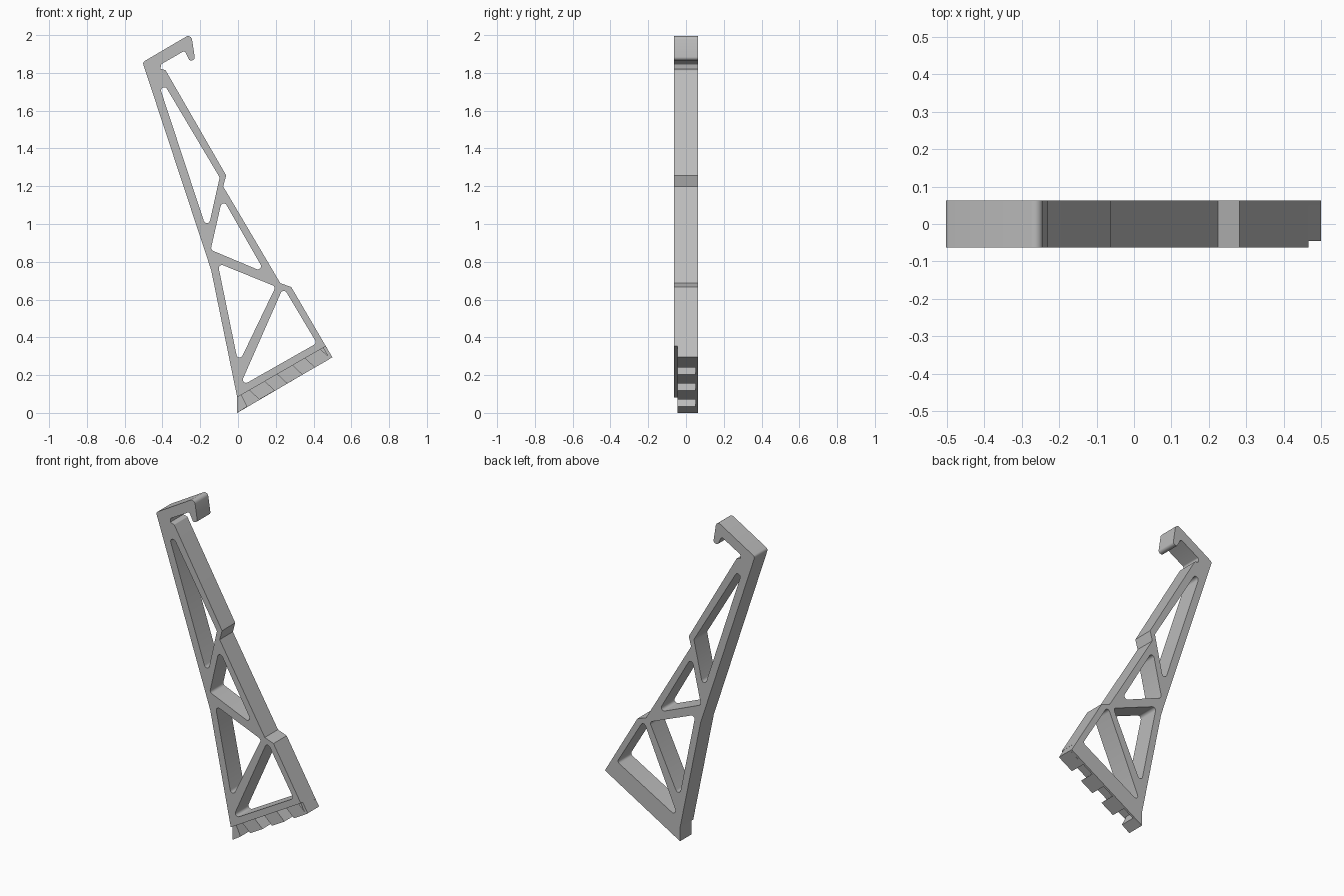
import bpy, bmesh, math
from mathutils import Vector

cube = bpy.data.objects.get("Cube")
if cube:
    bpy.data.objects.remove(cube, do_unlink=True)

grey = bpy.data.materials.new("plain grey")
grey.use_nodes = True
GREY = (0.5, 0.5, 0.5, 1)
grey.diffuse_color = GREY
grey.node_tree.nodes["Principled BSDF"].inputs["Base Color"].default_value = GREY

UNIT = 188.6            # drafting units per model unit
FRONT, RECESS, WEB, BACK = -0.063, -0.045, 0.05, 0.063


def fillet(points, steps=6):
    """Round each corner (x, y, radius) of a closed profile."""
    out = []
    for i, (x, y, r) in enumerate(points):
        p = Vector((x, y))
        a = (Vector(points[i - 1][:2]) - p).normalized()
        b = (Vector(points[(i + 1) % len(points)][:2]) - p).normalized()
        if not r:
            out.append(p)
            continue
        half = a.angle(b) / 2
        centre = p + (a + b).normalized() * (r / math.sin(half))
        start = p + a * (r / math.tan(half)) - centre
        end = p + b * (r / math.tan(half)) - centre
        for k in range(steps + 1):
            t = k / steps
            sweep = math.pi - 2 * half
            out.append(centre + (start * math.sin((1 - t) * sweep)
                                 + end * math.sin(t * sweep)) / math.sin(sweep))
    return out


def extrude(name, loops, y0, y1):
    """Fill the outline (with holes) and extrude it along y."""
    bm = bmesh.new()
    edges = []
    for loop in loops:
        vs = [bm.verts.new(((p[0] - 237.8) / UNIT, y0, (412.6 - p[1]) / UNIT)) for p in loop]
        edges += [bm.edges.new((vs[i - 1], vs[i])) for i in range(len(vs))]
    bmesh.ops.triangle_fill(bm, edges=edges, use_beauty=True, normal=(0, -1, 0))
    res = bmesh.ops.extrude_face_region(bm, geom=bm.faces[:], use_keep_orig=True)
    top = [g for g in res["geom"] if isinstance(g, bmesh.types.BMVert)]
    bmesh.ops.translate(bm, verts=top, vec=(0, y1 - y0, 0))
    bmesh.ops.recalc_face_normals(bm, faces=bm.faces[:])
    me = bpy.data.meshes.new(name)
    bm.to_mesh(me)
    bm.free()
    me.materials.append(grey)
    ob = bpy.data.objects.new(name, me)
    bpy.context.collection.objects.link(ob)
    bpy.ops.object.select_all(action='DESELECT')
    ob.select_set(True)
    bpy.context.view_layer.objects.active = ob
    bpy.ops.object.shade_smooth_by_angle(angle=math.radians(35))
    return ob


# Truss frame with the hook at its top
outline = [(237, 397, 0), (211, 270, 0), (142.5, 62.5, 3), (191, 34, 4),
           (195, 60, 3), (189.5, 61, 2), (184.5, 51, 2), (161, 64.5, 2),
           (160.5, 69, 0), (165.5, 70.5, 1), (226, 175.5, 0), (223, 186.5, 0),
           (280, 283, 0), (291, 287, 0), (325.5, 346, 0)]
windows = [
    [(152, 64), (207.3, 232), (219.5, 177.5)],
    [(222.3, 198), (210.5, 249.8), (265, 272.7)],
    [(217.5, 263), (238.2, 364), (275.5, 286.5)],
    [(283.1, 287), (239, 387), (316.5, 343)],
]
holes = [fillet([(x, y, 3.2) for x, y in w]) for w in windows]
extrude("truss_frame", [fillet(outline)] + holes, FRONT, BACK)

# Thin wall behind the foot teeth
extrude("foot_back_wall", [[(237, 397), (325.5, 346), (332, 357), (237, 412.6)]], WEB, BACK)

# Slanted teeth along the foot, measured along and across its edge
corner = Vector((237, 397))
along = (Vector((325.5, 346)) - corner).normalized()
across = Vector((-along.y, along.x))


def foot(s, d):
    return corner + along * s + across * d


for n in range(3):
    s = 14 + 32 * n
    tooth = [foot(s, 0), foot(s + 18, 0), foot(s + 22, 13), foot(s + 4, 13)]
    extrude("foot_tooth_%d" % (n + 1), [tooth], RECESS, WEB)

# Corner tooth at the heel and lip at the toe
extrude("heel_tooth", [[(237, 397), foot(5, 0), foot(4, 13), (237, 412.6)]], RECESS, WEB)
extrude("toe_lip", [[foot(99, 0), foot(102.1, 0), (332, 357), foot(99, 12.8)]], RECESS, WEB)
